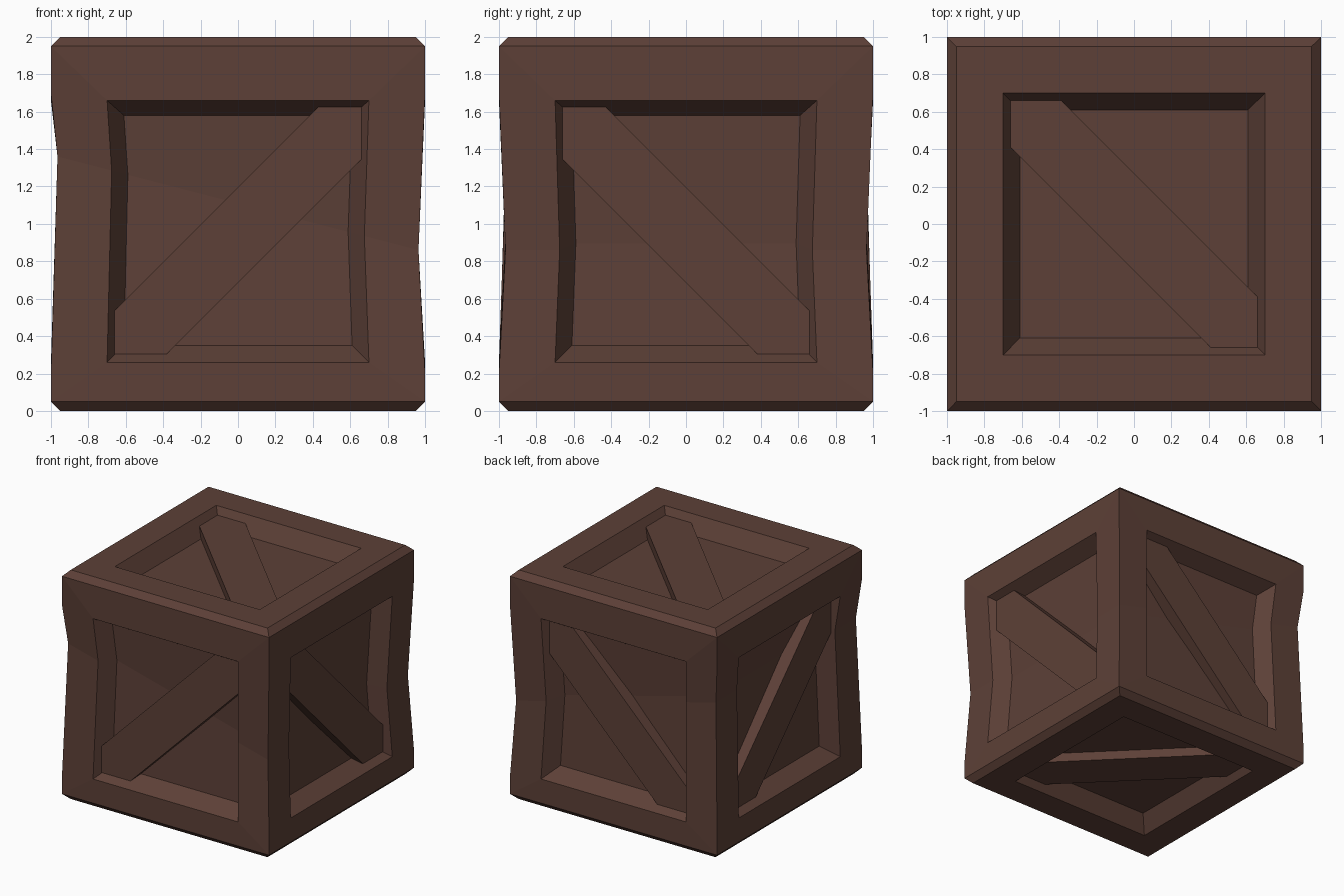
import bpy, bmesh
from mathutils import Vector, Matrix

if "Cube" in bpy.data.objects:
    bpy.data.objects.remove(bpy.data.objects["Cube"])

wood = bpy.data.materials.new("dark_brown_wood")
wood.diffuse_color = (0.109, 0.0513, 0.0382, 1)
wood.use_nodes = True
wood.node_tree.nodes["Principled BSDF"].inputs["Base Color"].default_value = wood.diffuse_color

DEPTH = 0.14      # how far the panels are recessed
DENT = 0.965      # how far the corner posts are worn inwards


def make_object(name, bm):
    bmesh.ops.recalc_face_normals(bm, faces=bm.faces)
    mesh = bpy.data.meshes.new(name)
    bm.to_mesh(mesh)
    bm.free()
    mesh.materials.append(wood)
    obj = bpy.data.objects.new(name, mesh)
    bpy.context.collection.objects.link(obj)
    return obj


# Crate body: shared corner vertices, worn posts and recessed panels
bm = bmesh.new()
cache = {}


def vert(x, y, z):
    key = (round(x, 4), round(y, 4), round(z, 4))
    if key not in cache:
        cache[key] = bm.verts.new(key)
    return cache[key]


def face(*vs):
    bm.faces.new(vs)


def side(turn):
    """One upright side; turn is a quarter-turn count about z."""
    rot = Matrix.Rotation(turn * 1.5707963267948966, 3, 'Z')

    def at(u, depth, z):
        p = rot @ Vector((u, depth - 1, 0))
        return vert(p.x, p.y, z)

    def worn(u, depth):
        p = rot @ Vector((u, depth - 1, 0))
        return vert(p.x * DENT, p.y * DENT, 1.11 - 0.25 * p.x)

    # posts
    for s in (-1, 1):
        face(at(s, 0, 1.95), at(s, 0, 1.7), worn(s, 0), worn(s * .7, 0), at(s * .7, 0, 1.66))
        face(worn(s, 0), at(s, 0, .2), at(s, 0, .05), at(s * .7, 0, .26), worn(s * .7, 0))
        for z_out, z_in in ((1.66, 1.58), (.26, .35)):
            face(at(s * .7, 0, z_out), at(s * .61, DEPTH, z_in),
                 worn(s * .61, DEPTH), worn(s * .7, 0))
    # rails, recess walls and panel halves
    for z_edge, z_out, z_in, z_cap in ((1.95, 1.66, 1.58, 2), (.05, .26, .35, 0)):
        face(at(-1, 0, z_edge), at(1, 0, z_edge), at(.7, 0, z_out), at(-.7, 0, z_out))
        face(at(-.7, 0, z_out), at(.7, 0, z_out), at(.61, DEPTH, z_in), at(-.61, DEPTH, z_in))
        face(at(-.61, DEPTH, z_in), at(.61, DEPTH, z_in), worn(.61, DEPTH), worn(-.61, DEPTH))
        # chamfer, lid border and lid recess wall
        z_floor = abs(z_cap - DEPTH)
        rings = ((1, z_edge), (.95, z_cap), (.7, z_cap), (.61, z_floor))
        for (r0, z0), (r1, z1) in zip(rings, rings[1:]):
            face(at(-r0, 1 - r0, z0), at(r0, 1 - r0, z0), at(r1, 1 - r1, z1), at(-r1, 1 - r1, z1))


for t in range(4):
    side(t)
for z in (2 - DEPTH, DEPTH):
    face(*[vert(x * .61, y * .61, z) for x, y in ((-1, -1), (1, -1), (1, 1), (-1, 1))])
make_object("crate_body", bm)


# Diagonal braces: a band clipped to the recess square
def brace(name, u, v, n, centre, low, high):
    u, v, n, centre = Vector(u), Vector(v), Vector(n), Vector(centre)
    e = 0.66
    outline = ((-e, -e), (low - e, -e), (e, e - low), (e, e), (e - high, e), (-e, high - e))
    b = bmesh.new()
    base = b.faces.new([b.verts.new(centre + u * p + v * q - n * 0.18) for p, q in outline])
    top = bmesh.ops.extrude_face_region(b, geom=[base])
    moved = [g for g in top["geom"] if isinstance(g, bmesh.types.BMVert)]
    bmesh.ops.translate(b, verts=moved, vec=n * 0.12)
    if base.is_valid and not any(len(f.verts) == 6 and f is not base and
                                 (f.calc_center_median() - base.calc_center_median()).length < 1e-4
                                 for f in b.faces):
        pass
    make_object(name, b)


for s, fb, lr, tb in ((-1, "front", "left", "bottom"), (1, "back", "right", "top")):
    brace(fb + "_brace", (1, 0, 0), (0, 0, 1), (0, s, 0), (0, s, .965), .28, .23)
    brace(lr + "_brace", (0, -1, 0), (0, 0, 1), (s, 0, 0), (s, 0, .965), .28, .23)
    brace(tb + "_brace", (-1, 0, 0), (0, 1, 0), (0, 0, s), (0, 0, 1 + s), .25, .27)
